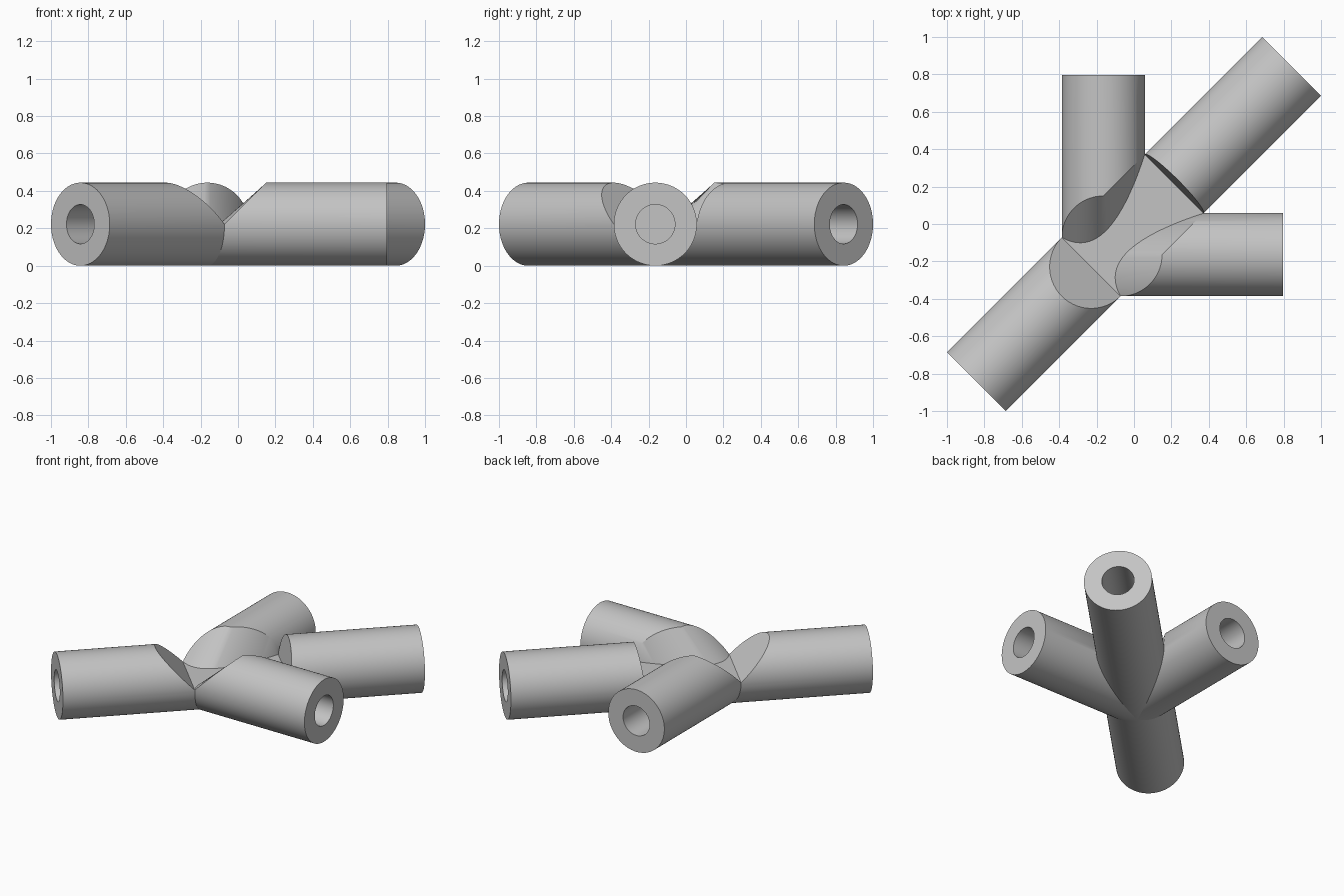
import bpy, bmesh, math
from mathutils import Matrix, Vector

R, BORE, DEPTH = 0.222, 0.105, 0.45      # tube radius, bore radius, bore depth
NEAR = R * math.tan(math.pi / 8)         # crotch towards the short trunk arm
FAR = R / math.tan(math.pi / 8)          # crotch towards the long trunk arm
HUB = Matrix.Translation((-0.164, -0.164, R))
SWAP = Matrix(((0, 1, 0, 0), (1, 0, 0, 0), (0, 0, 1, 0), (0, 0, 0, 1)))
SEG = 96

cube = bpy.data.objects.get("Cube")
if cube:
    bpy.data.objects.remove(cube, do_unlink=True)

grey = bpy.data.materials.new("plain_grey")
grey.use_nodes = True
grey.diffuse_color = (0.55, 0.55, 0.55, 1)
grey.node_tree.nodes["Principled BSDF"].inputs["Base Color"].default_value = (0.55, 0.55, 0.55, 1)


def ring(bm, frame, radius, along):
    """Circle of vertices around local x; along(s, h) gives each one's distance."""
    verts = []
    for i in range(SEG):
        a = 2 * math.pi * i / SEG
        s, h = radius * math.cos(a), radius * math.sin(a)
        verts.append(bm.verts.new(frame @ Vector((along(s, h), s, h))))
    return verts


def bridge(bm, a, b):
    for i in range(len(a)):
        j = (i + 1) % len(a)
        bm.faces.new((a[i], a[j], b[j], b[i]))


def tube(bm, frame, length, start):
    """Tube with a shaped start and a blind bore in its end."""
    rings = [ring(bm, frame, R, start),
             ring(bm, frame, R, lambda s, h: length),
             ring(bm, frame, BORE, lambda s, h: length),
             ring(bm, frame, BORE, lambda s, h: length - DEPTH)]
    for a, b in zip(rings, rings[1:]):
        bridge(bm, a, b)
    bm.faces.new(rings[-1])
    return rings[0]


def finish(bm, name):
    bmesh.ops.remove_doubles(bm, verts=bm.verts, dist=1e-5)
    bmesh.ops.recalc_face_normals(bm, faces=bm.faces)
    mesh = bpy.data.meshes.new(name)
    bm.to_mesh(mesh)
    bm.free()
    mesh.materials.append(grey)
    obj = bpy.data.objects.new(name, mesh)
    bpy.context.collection.objects.link(obj)
    bpy.ops.object.select_all(action="DESELECT")
    obj.select_set(True)
    bpy.context.view_layer.objects.active = obj
    bpy.ops.object.shade_smooth_by_angle(angle=math.radians(30))


# Diagonal trunk: two tubes joined below a flat deck
def short_start(s, h):
    return NEAR + h if h > -1e-6 else 0


def long_start(s, h):
    return FAR + 0.13 * h if h > -1e-6 else 0


bm = bmesh.new()
half = SEG // 2 + 1
for angle, length, start in ((225, 0.96, short_start), (45, 1.424, long_start)):
    frame = HUB @ Matrix.Rotation(math.radians(angle), 4, "Z")
    first = tube(bm, frame, length, start)
    bm.faces.new(first[:half])
frame = HUB @ Matrix.Rotation(math.radians(45), 4, "Z")
deck = [(-NEAR, -R), (FAR, -R), (FAR, R), (-NEAR, R)]
bm.faces.new([bm.verts.new(frame @ Vector((x, y, 0))) for x, y in deck])
finish(bm, "diagonal_trunk")


# Side branches: mitred below, cut back above with a sloping shoulder
def branch_start(s, h):
    if h > 1e-6:
        return NEAR + (h if s < 0 else R + s)
    return -s * NEAR / R if s < 0 else s * FAR / R


def shoulder_foot(s):
    u = s / R
    return 0.115 + 0.195 * u + 0.199 * u ** 2 + 0.027 * u ** 3


for name, frame in (("left_branch", HUB), ("back_branch", HUB @ SWAP)):
    bm = bmesh.new()
    top = tube(bm, frame, 0.96, branch_start)[:half]
    foot = []
    for i in range(half):
        s = R * math.cos(math.pi * i / (half - 1))
        foot.append(bm.verts.new(frame @ Vector((shoulder_foot(s), s, 0))))
    for i in range(half - 1):
        bm.faces.new((top[i], top[i + 1], foot[i + 1], foot[i]))
    finish(bm, name)
